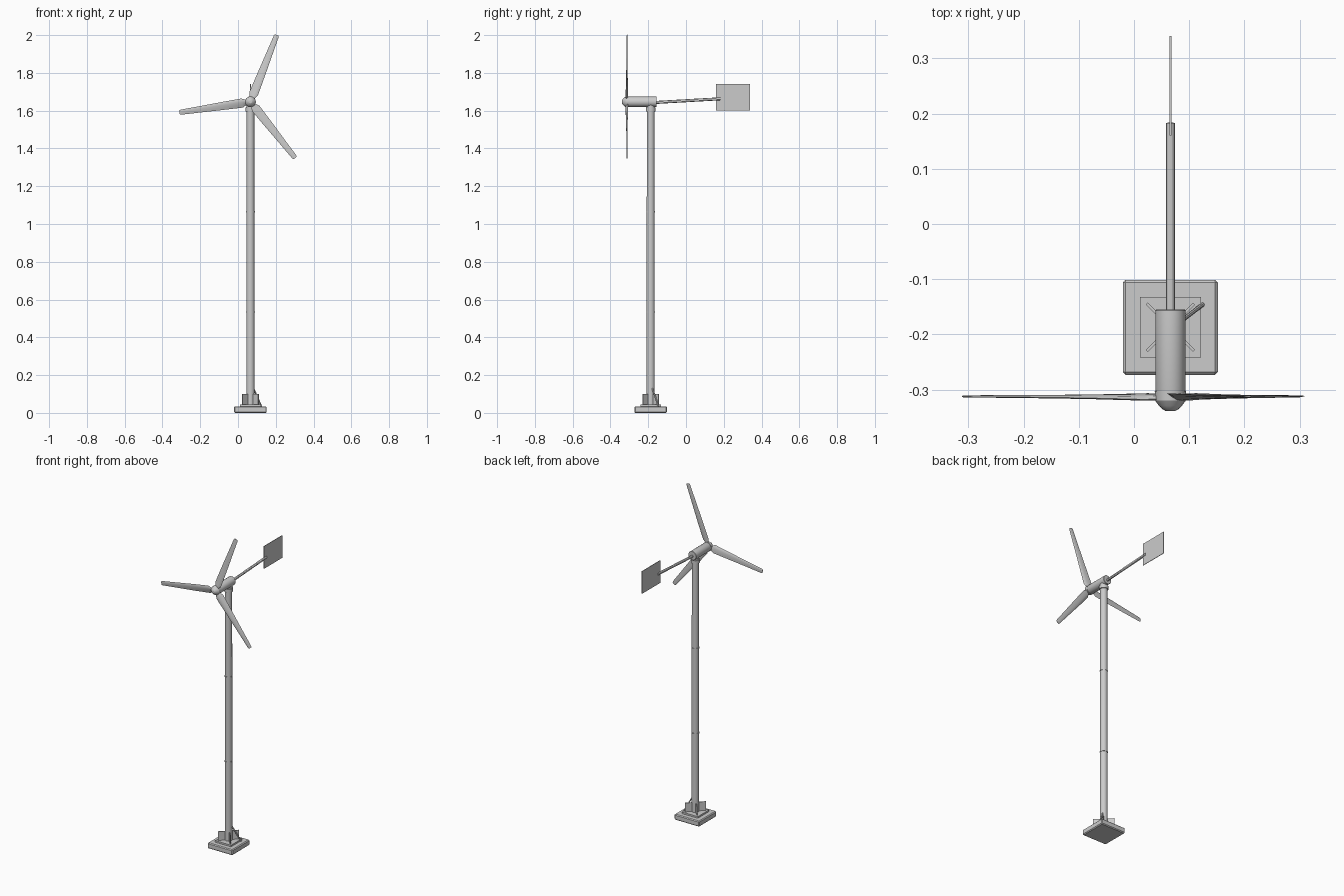
import bpy, bmesh, math
from mathutils import Vector, Matrix

if "Cube" in bpy.data.objects:
    bpy.data.objects.remove(bpy.data.objects["Cube"])

CX, CY, HZ = 0.066, -0.187, 1.647   # tower axis and hub height
BY = -0.312                         # rotor plane


def finish(name, bm, smooth=True):
    bmesh.ops.recalc_face_normals(bm, faces=bm.faces)
    me = bpy.data.meshes.new(name)
    bm.to_mesh(me)
    bm.free()
    ob = bpy.data.objects.new(name, me)
    bpy.context.collection.objects.link(ob)
    if smooth:
        bpy.context.view_layer.objects.active = ob
        ob.select_set(True)
        bpy.ops.object.shade_smooth_by_angle(angle=math.radians(30))
        ob.select_set(False)
    return ob


def loft(name, rings):
    """Skin a list of equal-length point rings and cap the ends."""
    bm = bmesh.new()
    vs = [[bm.verts.new(p) for p in r] for r in rings]
    n = len(vs[0])
    for a, b in zip(vs, vs[1:]):
        for i in range(n):
            j = (i + 1) % n
            bm.faces.new((a[i], a[j], b[j], b[i]))
    bm.faces.new(vs[0])
    bm.faces.new(vs[-1])
    return finish(name, bm)


def lathe(name, origin, axis, profile, sides=20):
    """Revolve (distance, radius) pairs about an axis."""
    q = Vector((0, 0, 1)).rotation_difference(Vector(axis))
    rings = []
    for d, r in profile:
        rings.append([Vector(origin) + q @ Vector((r * math.cos(2 * math.pi * i / sides),
                      r * math.sin(2 * math.pi * i / sides), d)) for i in range(sides)])
    return loft(name, rings)


def rod(name, a, b, r, sides=12):
    d = Vector(b) - Vector(a)
    return lathe(name, a, d.normalized(), [(0, r), (d.length, r)], sides)


def box(name, centre, size, turn=0, bevel=0):
    bm = bmesh.new()
    m = Matrix.Translation(centre) @ Matrix.Rotation(turn, 4, 'Z') @ Matrix.Diagonal((*size, 1))
    bmesh.ops.create_cube(bm, size=1, matrix=m)
    ob = finish(name, bm, False)
    if bevel:
        mod = ob.modifiers.new("bevel", 'BEVEL')
        mod.width = bevel
        mod.segments = 1
    return ob


# Footing with chamfered edges and a mounting plate
box("footing", (CX, CY, 0.0175), (0.172, 0.172, 0.035), bevel=0.005)
box("mounting_plate", (CX, CY, 0.039), (0.11, 0.11, 0.012))

# Four diagonal stiffener fins
for k in range(4):
    a = math.pi / 4 + k * math.pi / 2
    box(f"stiffener_fin_{k + 1}", (CX + 0.039 * math.cos(a), CY + 0.039 * math.sin(a), 0.071),
        (0.043, 0.005, 0.058), a)

# Slanted conduit at the foot of the tower
rod("conduit", (0.124, -0.146, 0.034), (0.08, -0.18, 0.135), 0.004, 8)

# Tower with two section joints
lathe("tower", (CX, CY, 0), (0, 0, 1), [(0.04, 0.0215), (1.605, 0.0205)])
for k, z in enumerate((0.535, 1.065)):
    lathe(f"tower_joint_{k + 1}", (CX, CY, z), (0, 0, 1), [(-0.003, 0.0228), (0.003, 0.0228)])

# Yaw bearing and generator housing
lathe("yaw_collar", (CX, CY, 0), (0, 0, 1),
      [(1.596, 0.026), (1.616, 0.026), (1.616, 0.021), (1.635, 0.021)])
lathe("generator_housing", (CX, -0.155, HZ), (0, -1, 0),
      [(0, 0.026), (0.002, 0.0275), (0.145, 0.0275), (0.15, 0.026)], 24)

# Hub and spinner nose
lathe("spinner", (CX, -0.302, HZ), (0, -1, 0),
      [(0, 0.0285), (0.018, 0.0275), (0.027, 0.021), (0.033, 0.015), (0.037, 0.008)], 16)

# Three tapered, twisted blades: radius, chord, thickness, twist
sections = [(0.012, 0.020, 0.012, 20), (0.028, 0.034, 0.011, 17), (0.045, 0.050, 0.010, 13),
            (0.15, 0.043, 0.007, 8), (0.27, 0.034, 0.005, 5), (0.372, 0.027, 0.004, 3),
            (0.380, 0.021, 0.003, 3)]
foil = [(-0.5, 0), (-0.35, 0.4), (-0.1, 0.5), (0.2, 0.3), (0.5, 0),
        (0.2, -0.3), (-0.1, -0.5), (-0.35, -0.4)]
for k in range(3):
    ang = math.radians(68.5 + 120 * k)
    out = Vector((math.cos(ang), 0, math.sin(ang)))
    tan = Vector((-math.sin(ang), 0, math.cos(ang)))
    rings = []
    for r, c, t, tw in sections:
        s, w = math.sin(math.radians(tw)), math.cos(math.radians(tw))
        ring = []
        for u, v in foil:
            u, v = u * c, v * t
            ring.append(Vector((CX, BY, HZ)) + out * r + tan * (u * w - v * s)
                        + Vector((0, u * s + v * w, 0)))
        rings.append(ring)
    loft(f"blade_{k + 1}", rings)

# Tail boom and vane
rod("tail_boom", (CX, -0.17, 1.643), (CX, 0.183, 1.663), 0.008)
box("tail_vane", (CX, 0.25, 1.67), (0.003, 0.18, 0.14))
